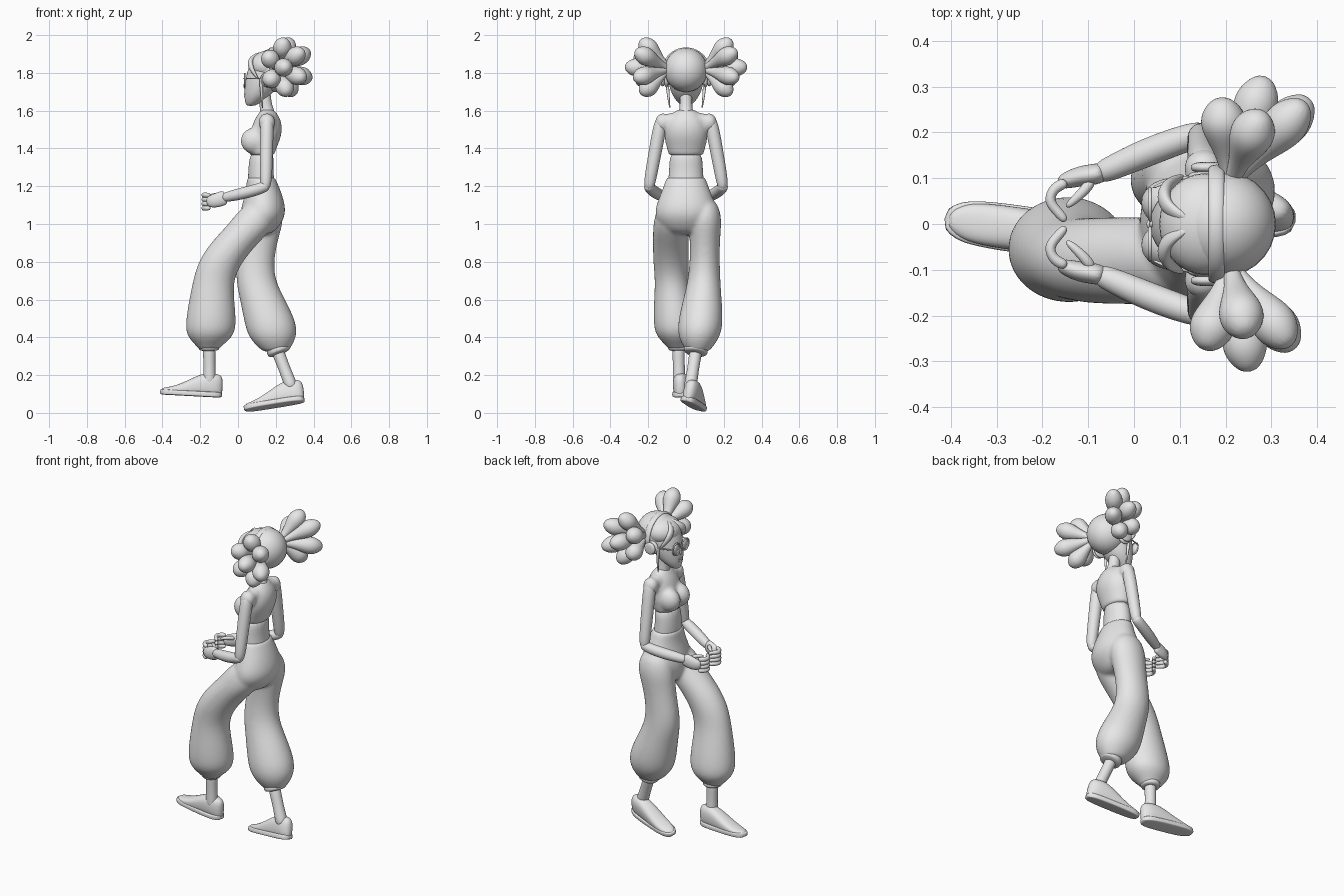
import bpy, bmesh, math
from mathutils import Vector, Matrix

cube = bpy.data.objects.get("Cube")
if cube:
    bpy.data.objects.remove(cube, do_unlink=True)

grey = bpy.data.materials.new("plain_grey")
grey.use_nodes = True
grey.diffuse_color = (0.8, 0.8, 0.8, 1)
grey.node_tree.nodes["Principled BSDF"].inputs["Base Color"].default_value = grey.diffuse_color

X, Y, Z = Matrix.Identity(3)
SIDES = (("left", -1), ("right", 1))


def finish(name, bm, level):
    bmesh.ops.recalc_face_normals(bm, faces=bm.faces[:])
    for face in bm.faces:
        face.smooth = True
    mesh = bpy.data.meshes.new(name)
    bm.to_mesh(mesh)
    bm.free()
    mesh.materials.append(grey)
    ob = bpy.data.objects.new(name, mesh)
    bpy.context.collection.objects.link(ob)
    if level:
        smooth = ob.modifiers.new("smooth", "SUBSURF")
        smooth.levels = smooth.render_levels = level
    return ob


def loft(name, rings, sides=14, power=1.0, level=2):
    """Skin a list of (centre, u, v) elliptical rings and cap the ends."""
    bm = bmesh.new()
    loops = []
    for centre, u, v in rings:
        loop = []
        for i in range(sides):
            angle = math.tau * (i + 0.5) / sides
            across, along = math.cos(angle), math.sin(angle)
            across = math.copysign(abs(across) ** power, across)
            along = math.copysign(abs(along) ** power, along)
            loop.append(bm.verts.new(centre + u * across + v * along))
        loops.append(loop)
    for low, high in zip(loops, loops[1:]):
        for i in range(sides):
            j = (i + 1) % sides
            bm.faces.new((low[i], low[j], high[j], high[i]))
    bm.faces.new(loops[0])
    bm.faces.new(loops[-1])
    return finish(name, bm, level)


def stack(name, ratio, rows):
    """Level rings given as (height, x, x radius), wider in y by a ratio."""
    rings = [(Vector((x, 0, z)), X * radius, Y * radius * ratio) for z, x, radius in rows]
    return loft(name, rings, sides=20)


def tube(name, points, radii, sides=10, flat=1.0, level=2):
    """Tube through points; radii are spread evenly along it and blended."""
    points = [Vector(p) for p in points]
    last = len(points) - 1
    # The axis the path spans least keeps the rings from twisting
    reference = min((X, Y, Z), key=lambda axis: max(p.dot(axis) for p in points)
                    - min(p.dot(axis) for p in points))
    rings = []
    for i, p in enumerate(points):
        place = i / last * (len(radii) - 1)
        k = min(int(place), len(radii) - 2)
        radius = radii[k] + (radii[k + 1] - radii[k]) * (place - k)
        along = (points[min(i + 1, last)] - points[max(i - 1, 0)]).normalized()
        u = along.cross(reference).normalized()
        rings.append((p, u * radius, along.cross(u) * radius * flat))
    return loft(name, rings, sides, level=level)


def ball(name, centre, size):
    bm = bmesh.new()
    matrix = Matrix.Translation(centre) @ Matrix.Diagonal((*size, 1))
    bmesh.ops.create_uvsphere(bm, u_segments=28, v_segments=18, radius=1, matrix=matrix)
    return finish(name, bm, 0)


def blend(name, parts, voxel=0.009, passes=10):
    """Fuse overlapping parts into one soft surface."""
    view = bpy.context.evaluated_depsgraph_get()
    bm = bmesh.new()
    for part in parts:
        bm.from_object(part, view)
    for part in parts:
        bpy.data.objects.remove(part, do_unlink=True)
    ob = finish(name, bm, 0)
    fuse = ob.modifiers.new("fuse", "REMESH")
    fuse.mode, fuse.voxel_size, fuse.use_smooth_shade = "VOXEL", voxel, True
    soften = ob.modifiers.new("soften", "SMOOTH")
    soften.factor, soften.iterations = 0.5, passes


def arc(centre, radius, start, end, steps=16):
    """Points along an arc facing the x direction."""
    angles = [math.radians(start + (end - start) * i / steps) for i in range(steps + 1)]
    return [Vector(centre) + (Y * math.cos(a) + Z * math.sin(a)) * radius for a in angles]


# Trousers: shared hips and two gathered legs
def trouser_leg(name, y_ankle, y_thigh, rows):
    rings = []
    for z, x, radius in rows:
        rise = min(1, (z - 0.35) / 0.4)
        y = y_ankle + (y_thigh - y_ankle) * rise
        depth = min(radius * (0.87 - 0.12 * max(0, rise - 0.5)), 0.094 + 0.05 * (1 - rise))
        rings.append((Vector((x, y, z)), X * radius * 1.03, Y * depth * 1.03))
    return loft(name, rings, sides=20)


blend("trousers", [
    stack("trouser_hips", 1.38, [
        (1.25, .122, .074), (1.24, .122, .077), (1.18, .135, .092), (1.1, .135, .117),
        (1.04, .13, .122), (.98, .115, .1), (.94, .11, .06)]),
    trouser_leg("forward_trouser_leg", -.045, -.08, [
        (1.12, .12, .08), (1, .08, .125), (.9, -.02, .125), (.8, -.095, .114), (.7, -.133, .104),
        (.58, -.14, .12), (.46, -.144, .134), (.4, -.148, .118), (.35, -.154, .06),
        (.33, -.155, .05)]),
    trouser_leg("rear_trouser_leg", .065, .1, [
        (1.14, .135, .07), (1.04, .135, .11), (.95, .12, .1), (.85, .1, .094), (.72, .085, .1),
        (.6, .13, .117), (.48, .172, .136), (.4, .183, .126), (.34, .195, .08), (.32, .2, .06)])])

# Ankles with gathered cuffs
for name, top, foot, bend, cuff in (
        ("forward", (-.153, -.04, .36), (-.15, -.036, .14), 0, .056),
        ("rear", (.203, .055, .345), (.29, .02, .12), .006, .064)):
    top, foot = Vector(top), Vector(foot)
    tube(name + "_ankle", [top.lerp(foot, i / 4) for i in range(5)], (.036, .033, .037))
    tube(name + "_cuff", [top.lerp(foot, i / 20) + X * bend for i in range(-1, 4)],
         (cuff * 0.85, cuff, cuff, cuff, cuff * 0.8), 16)


# Shoes: upper and sole share an outline ruled along the foot
def shoe(name, heel, yaw, pitch, roll, length=0.33, steps=10):
    matrix = Matrix.Translation(heel)
    for angle, axis in ((yaw, "Z"), (pitch, "Y"), (roll, "X")):
        matrix = matrix @ Matrix.Rotation(math.radians(angle), 4, axis)
    upper, sole = [], []
    for i in range(steps + 1):
        t = i / steps
        width = 0.018 + 0.03 * math.sqrt(1 - abs(2 * t - 1) ** 3)
        top = 0.03 + 0.1 * math.exp(-((t - 0.2) / 0.47) ** 2)
        upper.append((Vector((-t * length, 0, top / 2)), Y * width, Z * top / 2))
        sole.append((Vector((-t * length * 1.02, 0, .015)), Y * (width + .004), Z * .015))
    loft(name + "_upper", upper, 16, .8).matrix_world = matrix
    loft(name + "_sole", sole, 16, .35, level=1).matrix_world = matrix


shoe("forward_shoe", (-.083, -.035, .08), -8, 3, 0)
shoe("rear_shoe", (.355, 0, .06), -13, -9, -12)

# Torso, cropped top and neck
stack("midriff", 1.35, [(1.2, .125, .07), (1.24, .122, .07), (1.3, .12, .066), (1.4, .13, .064)])
top_parts = [
    stack("top_body", 1.4, [
        (1.36, .126, .064), (1.37, .126, .068), (1.41, .133, .075), (1.46, .145, .084),
        (1.51, .153, .083), (1.56, .157, .068), (1.59, .157, .045), (1.61, .155, .033)]),
    tube("shoulder_line", [(.155, y, 1.545) for y in (-.13, -.06, .06, .13)],
         (.036, .056, .036), 14)]
for side, s in SIDES:
    top_parts.append(ball(side + "_bust", (.086, s * .046, 1.44), (.072, .056, .07)))
    top_parts.append(ball(side + "_sleeve", (.153, s * .122, 1.538), (.045, .042, .048)))
blend("cropped_top", top_parts)
tube("neck", [(.16, 0, 1.57), (.153, 0, 1.6), (.143, 0, 1.65), (.14, 0, 1.72)],
     (.045, .032, .034), 14)

# Arms, hands and curled fingers
for side, s in SIDES:
    tube(side + "_upper_arm", [(.155, s * .12, 1.57), (.153, s * .138, 1.52), (.15, s * .165, 1.37),
                               (.148, s * .193, 1.22), (.143, s * .195, 1.18)],
         (.03, .038, .035, .033, .022), 14)
    tube(side + "_forearm", [(.16, s * .197, 1.21), (.13, s * .194, 1.19), (.03, s * .158, 1.163),
                             (-.06, s * .117, 1.143), (-.08, s * .11, 1.138)], (.028, .033, .022), 14)
    tube(side + "_palm", [(-.06, s * .116, 1.142), (-.085, s * .108, 1.135), (-.12, s * .105, 1.123),
                          (-.168, s * .088, 1.115)], (.021, .026, .017), 12, flat=1.7)
    for i, finger in enumerate(("index", "middle", "ring", "little")):
        z = 1.153 - i * .023
        curl = [(-.145, .092), (-.175, .08), (-.188, .05), (-.165, .025), (-.148, .005)]
        tube(f"{side}_{finger}_finger", [(x, s * y, z) for x, y in curl], (.014, .014, .01), 8)
    tube(side + "_thumb", [(-.09, s * .098, 1.145), (-.11, s * .07, 1.155), (-.15, s * .035, 1.152)],
         (.015, .009), 8)

# Head and face
stack("face", 1.03, [(1.625, .068, .02), (1.637, .075, .036), (1.665, .094, .06), (1.7, .112, .079),
                     (1.76, .132, .095), (1.83, .15, .097), (1.89, .165, .075), (1.91, .17, .04)])
tube("nose", [(.048, 0, 1.765), (.034, 0, 1.73), (.045, 0, 1.71)], (.008, .012, .008), 8)
for name, z in (("upper_lip", 1.689), ("lower_lip", 1.678)):
    ball(name, (.041, 0, z), (.009, .022, .006))

# Hair: skull cap, rounded front and parted locks sweeping to the ears
ball("hair_cap", (.195, 0, 1.815), (.115, .115, .116))
ball("hair_front", (.155, 0, 1.838), (.1, .111, .078))
for side, s in SIDES:
    tube(side + "_fringe", [(.12, s * .01, 1.905), (.075, s * .03, 1.88), (.062, s * .06, 1.85),
                            (.075, s * .09, 1.81), (.11, s * .106, 1.765)], (.012, .026, .006), flat=.7)
    tube(side + "_strand", [(.12, s * .1, 1.78), (.125, s * .098, 1.71), (.13, s * .084, 1.605)],
         (.012, .009, .004), 8)

# Round glasses
for side, s in SIDES:
    centre = Vector((.035, s * .043, 1.762))
    tube(side + "_glasses_rim", arc(centre, .035, 0, 360), (.005, .005), 8, level=1)
    tube(side + "_lens", [centre, centre + X * .003], (.034, .034), 20, level=0)
    tube(side + "_glasses_arm", [(.037, s * .077, 1.77), (.08, s * .098, 1.77), (.165, s * .108, 1.77)],
         (.004, .004), 8, level=1)
tube("glasses_bridge", [(.033, -.01, 1.768), (.03, 0, 1.772), (.033, .01, 1.768)],
     (.004, .004), 8, level=1)

# Headphones
tube("headphone_band", arc((.18, 0, 1.805), .122, -10, 190), (.009, .009), 12, flat=2, level=1)
for side, s in SIDES:
    for part, start, radius in (("ear_cushion", .092, .043), ("ear_cup", .112, .037)):
        points = [(.16, s * (start + i * .008), 1.765) for i in range(4)]
        tube(f"{side}_{part}", points, (radius * 0.8, radius, radius, radius * 0.7), 20)


# Hair puffs: a ring of rounded lobes around a central one, on each side
def hair_lobe(name, base, tip, steps=7):
    points = [base.lerp(tip, 1.2 * i / steps) for i in range(steps + 1)]
    radii = [.018 + .035 * math.sin(math.pi * (i / steps) ** 2.3) for i in range(steps + 1)]
    tube(name, points, radii, 12)


for side, s in SIDES:
    base = Vector((.21, s * .09, 1.82))
    middle = Vector((.26 + s * .014, s * .285, 1.83))
    hair_lobe(side + "_middle_hair_lobe", base, middle)
    for i in range(6):
        angle = math.radians(35 + 60 * i)
        swing = X * .09 * math.cos(angle) + Z * .122 * math.sin(angle)
        inward = Y * s * (.02 + .05 * abs(math.sin(angle)))
        hair_lobe(f"{side}_hair_lobe_{i + 1}", base, middle + swing - inward)
    ball(side + "_hair_tie", base, (.032, .025, .032))
